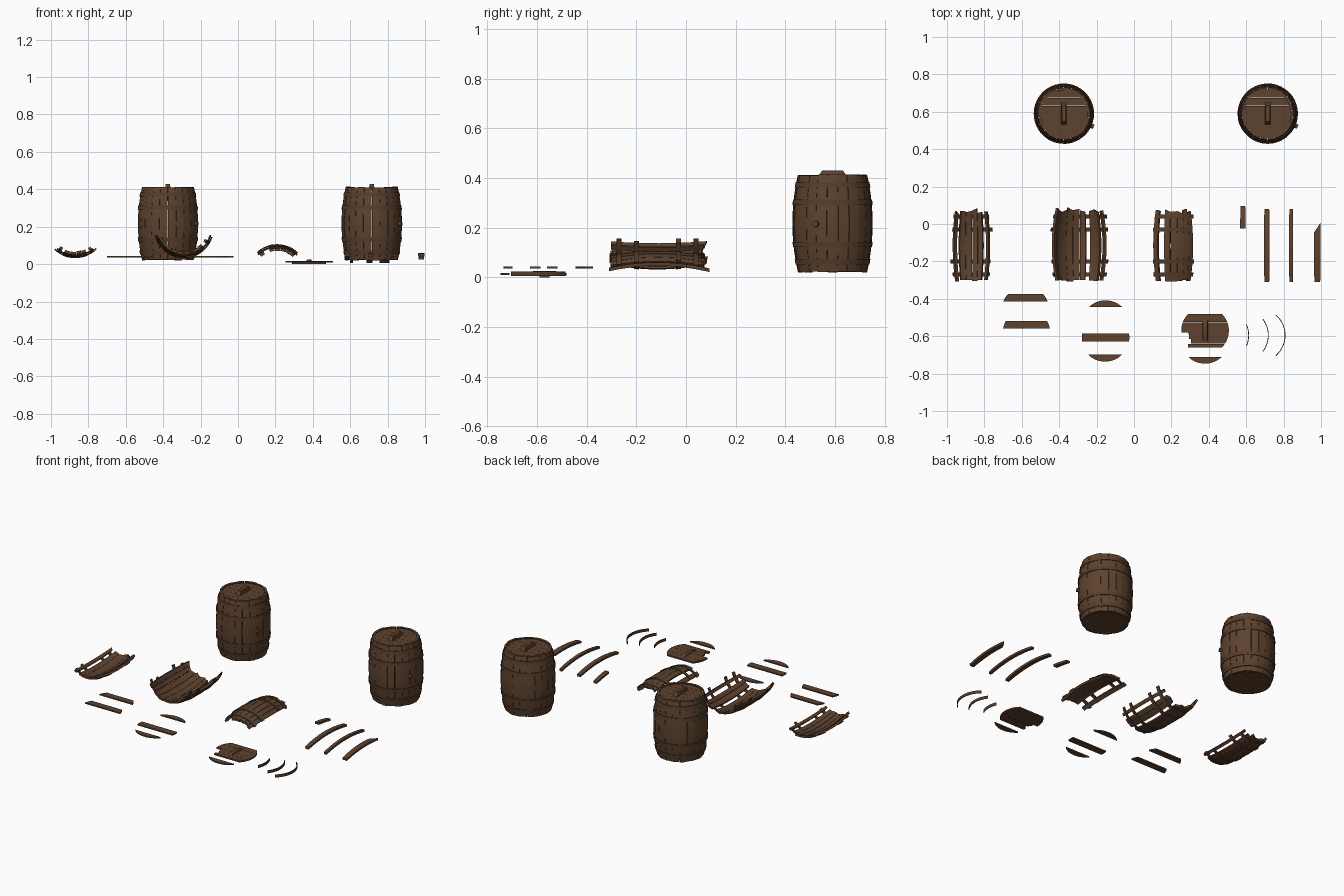
import bpy, bmesh, math, random
from mathutils import Vector

if "Cube" in bpy.data.objects:
    bpy.data.objects.remove(bpy.data.objects["Cube"])
random.seed(4)


def material(name, rgb):
    m = bpy.data.materials.new(name)
    m.diffuse_color = (*rgb, 1)
    m.use_nodes = True
    m.node_tree.nodes["Principled BSDF"].inputs["Base Color"].default_value = m.diffuse_color
    return m


WOOD = material("brown wood", (0.11, 0.055, 0.027))
HOOP = material("dark brown hoop", (0.092, 0.046, 0.023))
HALF = 0.195          # half the barrel length
LID_R = 0.127
HOOP_T = (-0.155, -0.085, 0.085, 0.155)


def radius(t):
    return 0.139 + 0.022 * (1 - (t / HALF) ** 2)


def finish(bm, name, mat):
    bmesh.ops.remove_doubles(bm, verts=bm.verts, dist=1e-6)
    bmesh.ops.recalc_face_normals(bm, faces=bm.faces)
    me = bpy.data.meshes.new(name)
    bm.to_mesh(me)
    bm.free()
    me.materials.append(mat)
    ob = bpy.data.objects.new(name, me)
    bpy.context.collection.objects.link(ob)
    return ob


# Placements: angle, radius and axial distance to a point
def upright(cx, cy, cz):
    return lambda a, r, t: (cx + r * math.sin(a), cy + r * math.cos(a), cz + t)


def lying(cx, cy, cz, side):
    return lambda a, r, t: (cx + r * math.sin(a), cy + t, cz + side * r * math.cos(a))


def shell(bm, place, a0, a1, t0, t1, thick, lift=0.0, na=2, nt=8, slant=0.0, rad=radius):
    """Curved slab between two angles (degrees) and two axial positions."""
    a0, a1 = math.radians(a0), math.radians(a1)
    closed = abs(a1 - a0 - 2 * math.pi) < 1e-4
    grid = {}
    for i in range(na + 1):
        for j in range(nt + 1):
            f = i / na
            t = t0 + (t1 - t0) * j / nt + slant * (f - 0.5) * j / nt
            for k in (0, 1):
                r = rad(t) + lift - thick * k
                grid[i, j, k] = bm.verts.new(place(a0 + (a1 - a0) * f, r, t))
    quad = lambda *keys: bm.faces.new([grid[k] for k in keys])
    for i in range(na):
        for j in range(nt):
            for k in (0, 1):
                quad((i, j, k), (i + 1, j, k), (i + 1, j + 1, k), (i, j + 1, k))
        for j in (0, nt):
            quad((i, j, 0), (i + 1, j, 0), (i + 1, j, 1), (i, j, 1))
    if not closed:
        for j in range(nt):
            for i in (0, na):
                quad((i, j, 0), (i, j + 1, 0), (i, j + 1, 1), (i, j, 1))


def plank(bm, cx, cy, y0, y1, z0, z1, left=-1.0, r=LID_R):
    """Strip of a round lid between y0 and y1, optionally broken off at the left."""
    n = 8
    ys = [y0 + (y1 - y0) * i / n for i in range(n + 1)]
    w = [math.sqrt(max(r * r - y * y, 1e-6)) for y in ys]
    pts = [(x, y) for x, y in zip(w, ys)]
    pts += [(max(-x, left), y) for x, y in reversed(list(zip(w, ys)))]
    low = [bm.verts.new((cx + x, cy + y, z0)) for x, y in pts]
    high = [bm.verts.new((cx + x, cy + y, z1)) for x, y in pts]
    bm.faces.new(low)
    bm.faces.new(high)
    for i in range(len(pts)):
        j = (i + 1) % len(pts)
        bm.faces.new((low[i], low[j], high[j], high[i]))


def handle(name, cx, cy, z0, z1):
    """Lid grip: a bar with tapered ends."""
    bm = bmesh.new()
    res = bmesh.ops.create_cube(bm, size=1)
    for v in res["verts"]:
        top = v.co.z > 0
        v.co = Vector((cx + v.co.x * (0.022 if top else 0.03),
                       cy + v.co.y * (0.085 if top else 0.118), z1 if top else z0))
    finish(bm, name, WOOD)


# Whole barrels
for label, cx in (("left", -0.375), ("right", 0.715)):
    cy, cz = 0.59, 0.217
    place = upright(cx, cy, cz)
    bm = bmesh.new()
    n = 22
    for i in range(n):
        a = 360 / n * i
        shell(bm, place, a + 0.25, a + 360 / n - 0.25, -HALF + random.uniform(-.002, .002),
              HALF + random.uniform(-.003, .002), 0.015, random.uniform(-.0015, .001), nt=10)
    finish(bm, label + "_barrel_staves", WOOD)
    bm = bmesh.new()
    for t in HOOP_T:
        shell(bm, place, 0, 360, t - 0.011, t + 0.011, 0.006, 0.0035, na=44, nt=1)
    finish(bm, label + "_barrel_hoops", HOOP)
    bm = bmesh.new()
    for z0, z1 in ((0.028, 0.04), (0.393, 0.405)):
        for i in range(6):
            y0 = -LID_R + i * LID_R / 3
            plank(bm, cx, cy, y0 + 0.0004, y0 + LID_R / 3 - 0.0004, z0, z1)
    finish(bm, label + "_barrel_lids", WOOD)
    handle(label + "_barrel_handle", cx, cy, 0.404, 0.429)
    # Bung on the side
    bpy.ops.mesh.primitive_cylinder_add(vertices=12, radius=0.012, depth=0.03,
                                        location=(cx + 0.146, cy - 0.064, 0.215),
                                        rotation=(0, math.pi / 2, -0.41))
    bung = bpy.context.object
    bung.name = label + "_barrel_bung"
    bung.data.materials.append(WOOD)

# Broken barrel sections: staves by angle, held by hoop remains
sections = (
    ("left", -0.87, 0.193, -1, 46,
     ((-39, -31), (-25, -12), (-12, 2), (2, 14), (14, 25), (32, 39))),
    ("middle", -0.29, 0.193, -1, 76,
     ((-68, -57), (-57, -45), (-45, -30), (-30, -15), (-15, 0), (0, 13), (22, 36), (36, 47), (55, 63))),
    ("right", 0.21, -0.055, 1, 46,
     ((-42, -31), (-18, -6), (-6, 8), (8, 21), (21, 32), (32, 42))),
)
for label, cx, cz, side, reach, staves in sections:
    place = lying(cx, -0.115, cz, side)
    bm = bmesh.new()
    for a0, a1 in staves:
        shell(bm, place, a0 + 0.3, a1 - 0.3, -HALF + random.uniform(0, .012),
              HALF - random.uniform(0, .02), 0.014, random.uniform(-.002, .001),
              slant=random.uniform(-.015, .015))
    finish(bm, label + "_broken_staves", WOOD)
    bm = bmesh.new()
    for t in HOOP_T:
        shell(bm, place, -reach + random.uniform(0, 7), reach - random.uniform(0, 7),
              t - 0.01, t + 0.01, 0.006, 0.0035, na=18, nt=1)
    finish(bm, label + "_broken_hoops", HOOP)

# Loose staves: x, width, axial range, slant of the broken end
for i, (x, w, t0, t1, s) in enumerate((
        (0.582, 0.03, 0.09, 0.21, 0.0), (0.71, 0.03, -HALF, HALF, 0.0),
        (0.84, 0.022, -HALF, HALF, 0.0), (0.98, 0.036, -HALF, 0.095, 0.05))):
    a = math.degrees(w / 2 / 0.16)
    bm = bmesh.new()
    shell(bm, lying(x, -0.115, -0.1, 1), -a, a, t0, t1, 0.014, slant=s)
    finish(bm, f"loose_stave_{i + 1}", WOOD)

# Loose lid planks: centre, strip of the lid, height
for i, (cx, cy, y0, y1, z) in enumerate((
        (-0.58, -0.46, 0.045, 0.085, 0.036), (-0.575, -0.582, 0.022, 0.064, 0.036),
        (-0.152, -0.535, 0.09, 0.126, 0.036), (-0.152, -0.607, -0.022, 0.022, 0.036),
        (-0.155, -0.609, -0.126, -0.09, 0.036), (0.38, -0.62, -0.126, -0.09, 0.01))):
    bm = bmesh.new()
    plank(bm, cx, cy, y0, y1, z, z + 0.008)
    finish(bm, f"loose_lid_plank_{i + 1}", WOOD)

# Broken lid with a notch at the left
bm = bmesh.new()
for y0, y1, left in ((-0.09, -0.07, -0.09), (-0.07, -0.045, -0.075), (-0.045, -0.01, -0.085),
                     (-0.01, 0.045, -1), (0.045, 0.09, -1)):
    plank(bm, 0.38, -0.57, y0 + 0.0004, y1 - 0.0004, 0.008, 0.018, left)
finish(bm, "broken_lid", WOOD)
handle("broken_lid_handle", 0.38, -0.57, 0.017, 0.026)
bm = bmesh.new()
plank(bm, 0.38, -0.57, -0.02, 0.02, 0.0, 0.009, -0.09, 0.09)
finish(bm, "broken_lid_batten", WOOD)

# Loose hoop pieces on the ground: outer x, half angle
for i, (x, a) in enumerate(((0.615, 24), (0.72, 37), (0.81, 49))):
    bm = bmesh.new()
    shell(bm, upright(x - 0.146, -0.595, 0.014), 90 - a, 90 + a, -0.009, 0.009, 0.004,
          na=14, nt=1, rad=lambda t: 0.146)
    finish(bm, f"loose_hoop_{i + 1}", HOOP)

# Smooth curved surfaces, crisp edges
bpy.ops.object.select_all(action='SELECT')
bpy.context.view_layer.objects.active = bpy.context.selected_objects[0]
bpy.ops.object.shade_smooth_by_angle(angle=math.radians(30))
